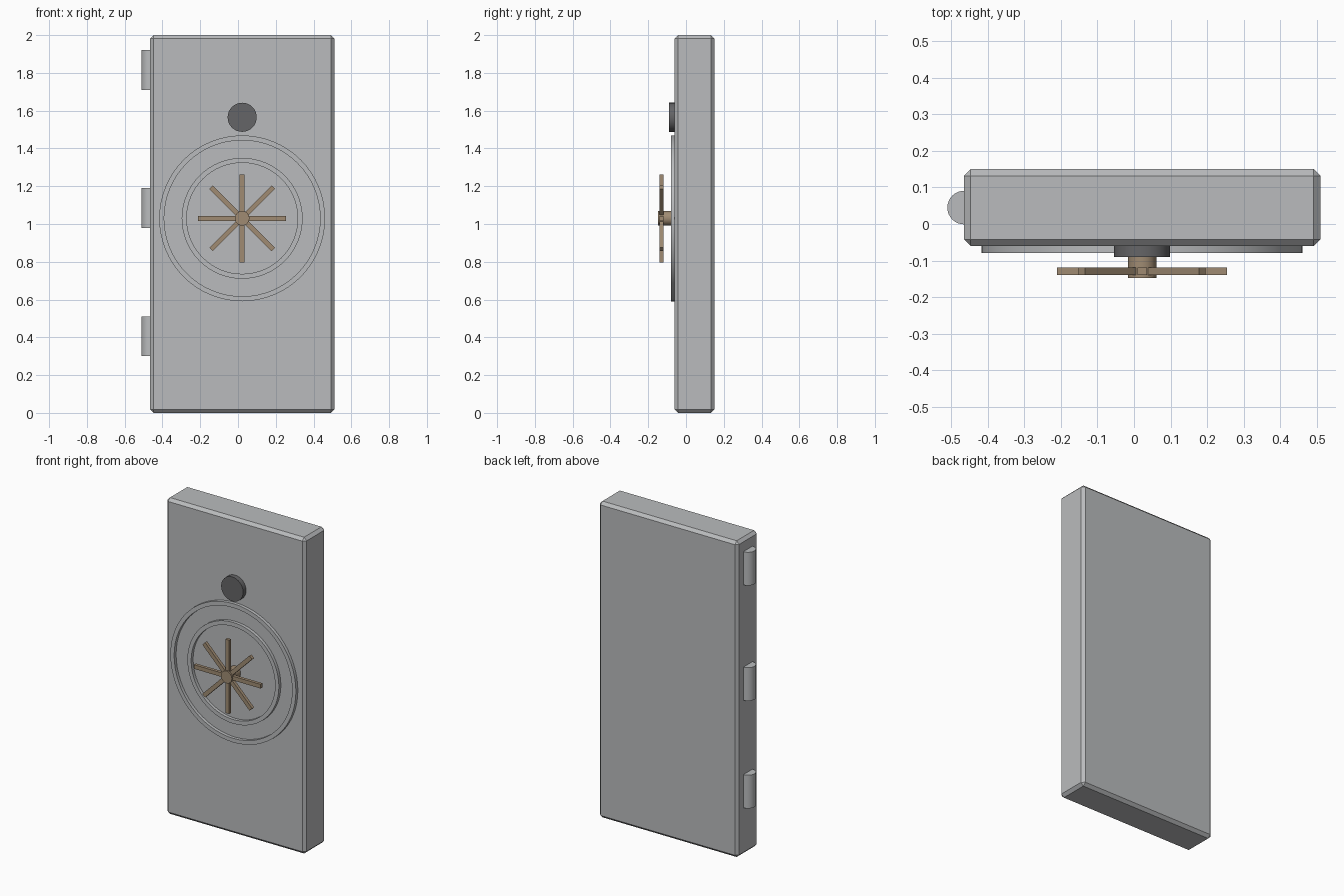
import bpy, bmesh, math
from mathutils import Matrix, Vector

if "Cube" in bpy.data.objects:
    bpy.data.objects.remove(bpy.data.objects["Cube"])

CX, CZ = 0.022, 1.03          # centre of the dial
FRONT = -0.06                 # door face


def material(name, rgb):
    m = bpy.data.materials.new(name)
    m.diffuse_color = (*rgb, 1)
    m.use_nodes = True
    m.node_tree.nodes["Principled BSDF"].inputs["Base Color"].default_value = m.diffuse_color
    return m


STEEL = material("steel_grey", (0.49, 0.50, 0.51))
DARK = material("dark_grey", (0.13, 0.13, 0.135))
BRONZE = material("bronze", (0.35, 0.26, 0.17))


def finish(bm, name, mat, smooth=True):
    bmesh.ops.recalc_face_normals(bm, faces=bm.faces)
    me = bpy.data.meshes.new(name)
    bm.to_mesh(me)
    bm.free()
    me.materials.append(mat)
    ob = bpy.data.objects.new(name, me)
    bpy.context.collection.objects.link(ob)
    if smooth:
        bpy.ops.object.select_all(action='DESELECT')
        ob.select_set(True)
        bpy.context.view_layer.objects.active = ob
        bpy.ops.object.shade_smooth_by_angle(angle=math.radians(30))
    return ob


def box(name, lo, hi, mat, bevel=0):
    lo, hi = Vector(lo), Vector(hi)
    bm = bmesh.new()
    bmesh.ops.create_cube(bm, size=1, matrix=Matrix.Translation((lo + hi) / 2)
                          @ Matrix.Diagonal((*(hi - lo), 1)))
    if bevel:
        bmesh.ops.bevel(bm, geom=bm.edges[:], offset=bevel, segments=1, affect='EDGES')
    return finish(bm, name, mat, False)


def cylinder(name, centre, r, depth, mat, axis='Y', sides=32):
    bm = bmesh.new()
    rot = Matrix.Rotation(math.pi / 2, 4, 'X') if axis == 'Y' else Matrix()
    bmesh.ops.create_cone(bm, cap_ends=True, segments=sides, radius1=r, radius2=r,
                          depth=depth, matrix=Matrix.Translation(centre) @ rot)
    return finish(bm, name, mat)


def ring(name, r_out, r_in, y0, y1, mat, sides=64):
    # rectangular section swept around the dial axis
    bm = bmesh.new()
    loops = []
    for r, y in ((r_out, y0), (r_out, y1), (r_in, y1), (r_in, y0)):
        loops.append([bm.verts.new((CX + r * math.cos(a), y, CZ + r * math.sin(a)))
                      for a in (2 * math.pi * i / sides for i in range(sides))])
    for k in range(4):
        a, b = loops[k], loops[(k + 1) % 4]
        for i in range(sides):
            j = (i + 1) % sides
            bm.faces.new((a[i], a[j], b[j], b[i]))
    return finish(bm, name, mat)


# Door slab with chamfered edges
box("door_slab", (-0.465, FRONT, 0), (0.51, 0.15, 2), STEEL, 0.018)

# Hinge barrels half sunk into the left edge
for i, z in enumerate((0.405, 1.085, 1.815)):
    cylinder(f"hinge_{i + 1}", (-0.465, 0.045, z), 0.046, 0.21, STEEL, 'Z')

# Two raised rings on the face
ring("outer_ring", 0.439, 0.413, -0.08, FRONT + 0.005, STEEL)
ring("inner_ring", 0.32, 0.294, -0.08, FRONT + 0.005, STEEL)

# Lock knob
cylinder("lock_knob", (CX, -0.07, 1.565), 0.077, 0.04, DARK)

# Hand wheel: hub and eight spokes
cylinder("wheel_hub", (CX, -0.10, CZ), 0.039, 0.096, BRONZE, sides=16)
for i in range(4):
    spoke = box(f"wheel_spoke_{i + 1}", (-0.233, -0.01, -0.013), (0.233, 0.01, 0.013), BRONZE)
    spoke.location = (CX, -0.129, CZ)
    spoke.rotation_euler = (0, i * math.pi / 4, 0)
